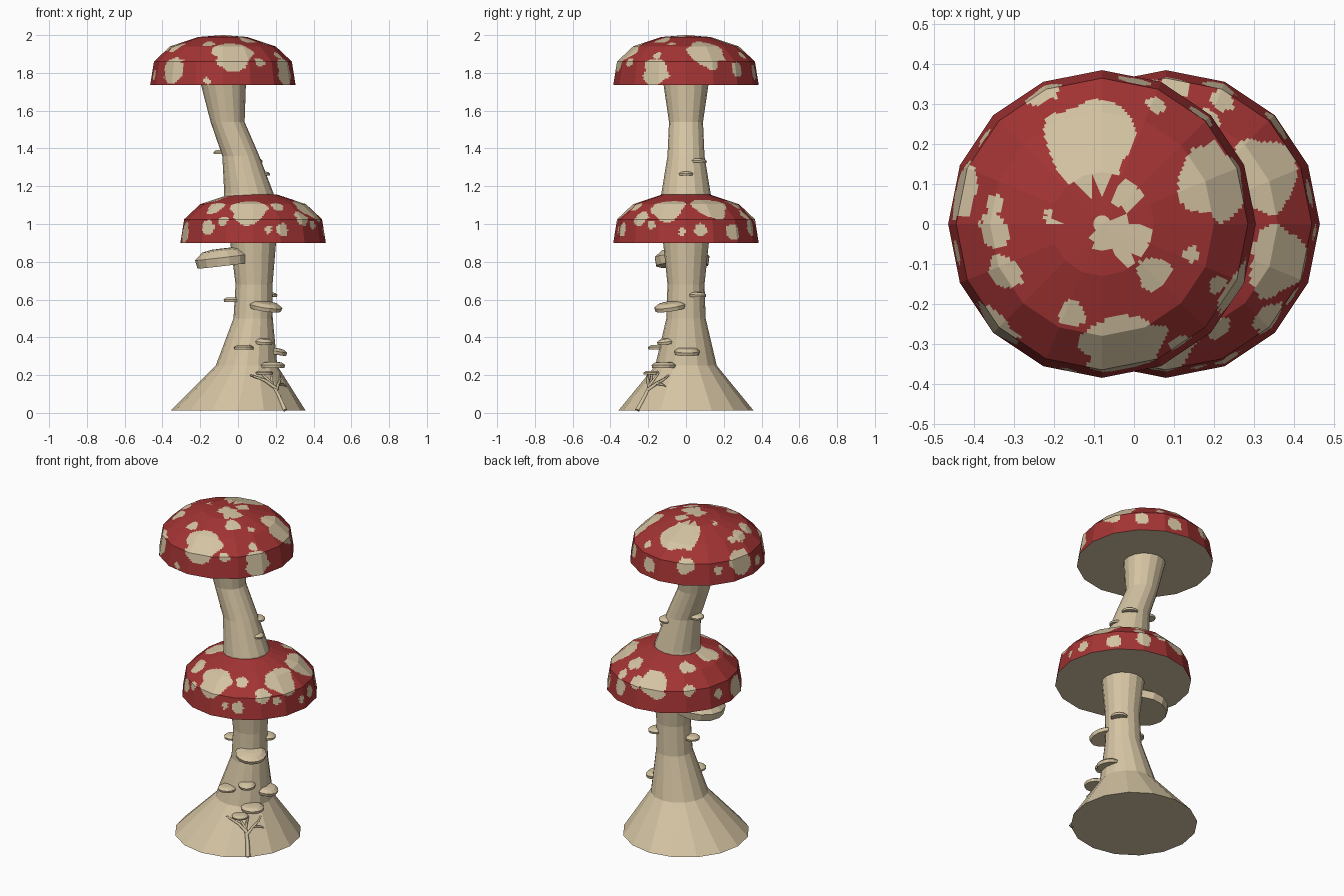
import bpy, bmesh, math
from mathutils import Vector, Matrix


def material(name, rgb):
    m = bpy.data.materials.new(name)
    m.diffuse_color = (*rgb, 1)
    return m


BEIGE = material("pale beige", (0.665, 0.552, 0.366))
RED = material("cap red", (0.37, 0.034, 0.034))


def lathe(name, rings, sides, mats, offset=0.0):
    """Stack of closed rings (centre x, z, radius) with flat ends."""
    bm = bmesh.new()
    loops = []
    for cx, z, r in rings:
        loops.append([bm.verts.new((cx + r * math.cos(2 * math.pi * i / sides + offset),
                                    r * math.sin(2 * math.pi * i / sides + offset), z))
                      for i in range(sides)])
    for a, b in zip(loops, loops[1:]):
        for i in range(sides):
            j = (i + 1) % sides
            bm.faces.new((a[i], a[j], b[j], b[i]))
    bm.faces.new(loops[0][::-1])
    bm.faces.new(loops[-1])
    me = bpy.data.meshes.new(name)
    bm.to_mesh(me)
    bm.free()
    for m in mats:
        me.materials.append(m)
    ob = bpy.data.objects.new(name, me)
    bpy.context.collection.objects.link(ob)
    return ob


# Stems: flared base below, leaning neck above
lathe("lower_stem", [(0, 0.012, 0.358), (0.045, 0.25, 0.163), (0.08, 0.5, 0.104),
                     (0.085, 0.68, 0.098), (0.08, 0.91, 0.122)], 16, [BEIGE])
lathe("upper_stem", [(0.06, 1.1, 0.14), (0.057, 1.165, 0.13), (0.015, 1.36, 0.098),
                     (-0.055, 1.54, 0.09), (-0.078, 1.745, 0.12)], 16, [BEIGE])

# Cap profile: radius, height
CAP = [(0.385, 0.0), (0.365, 0.125), (0.28, 0.205), (0.13, 0.255), (0.004, 0.265)]


def cap_height(r):
    for (r0, z0), (r1, z1) in zip(CAP, CAP[1:]):
        if r >= r1:
            return z0 + (z1 - z0) * (min(r, r0) - r0) / (r1 - r0)
    return CAP[-1][1]


def cap(name, cx, z0, spots):
    """Faceted cap, finely divided so that blotches can be coloured by distance."""
    ob = lathe(name, [(0, z, r) for r, z in CAP], 16, [RED, BEIGE])
    bm = bmesh.new()
    bm.from_mesh(ob.data)
    under = [f for f in bm.faces if f.calc_center_median().z < 0.001]
    for f in under:
        f.material_index = 1
    edges = [e for e in bm.edges if not (e.verts[0].co.xy.length < 0.01
                                         and e.verts[1].co.xy.length < 0.01)]
    bmesh.ops.subdivide_edges(bm, edges=edges, cuts=13, use_grid_fill=True)
    points = [(Vector((x, y, cap_height(math.hypot(x, y)))), s, i)
              for i, (x, y, s) in enumerate(spots)]
    for f in bm.faces:
        c = f.calc_center_median()
        if c.z < 0.001:
            f.material_index = 1
            continue
        for p, s, i in points:
            d = c - p
            a = math.atan2(d.y + d.z, d.x - d.z)
            if d.length < s * (1 + 0.1 * math.sin(3 * a + i) + 0.06 * math.sin(5 * a + 2 * i)):
                f.material_index = 1
                break
    bm.to_mesh(ob.data)
    bm.free()
    ob.location = (cx, 0, z0)


# Spots: x, y from the cap's middle, radius
cap("upper_cap", -0.08, 1.735, [
    (-0.035, 0.2, 0.115), (0.06, -0.035, 0.055), (0.015, -0.03, 0.045), (-0.275, -0.02, 0.045),
    (-0.36, 0.08, 0.075), (0.285, 0.11, 0.1), (0.055, -0.315, 0.105), (0.13, -0.125, 0.042),
    (-0.245, -0.125, 0.045), (-0.075, -0.225, 0.034), (0.06, 0.075, 0.034),
    (0.225, -0.075, 0.02), (-0.27, 0.05, 0.025), (-0.125, 0.02, 0.02), (0.29, -0.155, 0.025),
    (-0.15, 0.335, 0.05), (0.135, 0.3, 0.025), (-0.27, -0.255, 0.075), (0.335, -0.165, 0.075),
    (0.2, -0.305, 0.03), (-0.085, -0.372, 0.02), (0.08, 0.365, 0.045), (-0.3, 0.22, 0.025),
    (0.34, 0.14, 0.03), (0.25, 0.275, 0.04), (-0.37, -0.07, 0.03)])
cap("lower_cap", 0.08, 0.9, [
    (-0.02, -0.31, 0.095), (0.26, 0.125, 0.095), (0.285, -0.1, 0.09), (0.02, 0.345, 0.04),
    (0.14, 0.31, 0.032), (0.26, -0.24, 0.045), (-0.09, 0.325, 0.085), (0.09, 0.25, 0.045),
    (-0.19, -0.04, 0.07), (-0.27, 0.24, 0.035), (-0.365, -0.09, 0.065), (-0.365, 0.08, 0.03),
    (0.32, -0.185, 0.025), (-0.16, -0.33, 0.03), (-0.2, -0.22, 0.05), (0.155, -0.34, 0.035),
    (0.08, -0.365, 0.022), (0.365, 0.08, 0.035), (0.13, -0.26, 0.035), (0.14, 0.345, 0.045),
    (-0.24, -0.285, 0.04), (0.28, 0.25, 0.045), (-0.19, 0.15, 0.045), (0.375, -0.02, 0.02)])


# Shelf fungi: x, y, base z, radius, height, tilt down away from the stem
def shelf(name, x, y, z, r, h, tilt):
    ob = lathe(name, [(0, 0, r * 0.95), (0, h * 0.5, r), (0, h * 0.9, r * 0.72),
                      (0, h, r * 0.4)], 14, [BEIGE])
    out = Vector((x - 0.07, y, 0)).normalized()
    axis = Vector((0, 0, 1)).cross(out)
    ob.matrix_world = Matrix.Translation((x, y, z)) @ Matrix.Rotation(tilt, 4, axis)


for n, s in enumerate([
        (-0.075, -0.02, 0.78, 0.148, 0.09, 0.12), (0.145, -0.08, 0.548, 0.088, 0.04, 0.2),
        (-0.033, -0.015, 0.588, 0.043, 0.024, 0.0), (0.16, 0.06, 0.615, 0.048, 0.024, 0.05),
        (0.03, -0.15, 0.335, 0.053, 0.025, 0.0), (0.135, -0.105, 0.365, 0.048, 0.028, 0.15),
        (0.19, 0.005, 0.31, 0.068, 0.035, 0.15), (0.183, -0.118, 0.238, 0.066, 0.032, 0.0),
        (0.14, -0.18, 0.203, 0.047, 0.02, 0.0), (0.13, 0.0, 1.258, 0.04, 0.02, 0.05),
        (0.085, 0.065, 1.325, 0.046, 0.022, 0.05), (-0.09, 0.02, 1.37, 0.04, 0.022, 0.0)]):
    shelf("shelf_fungus_%d" % (n + 1), *s)


# Thin roots lying on the flared base: (angle in degrees, z) along each
def root(name, path, size):
    cu = bpy.data.curves.new(name, 'CURVE')
    cu.dimensions = '3D'
    cu.bevel_depth = size
    cu.bevel_resolution = 0
    cu.use_fill_caps = True
    sp = cu.splines.new('POLY')
    sp.points.add(len(path) - 1)
    for i, (deg, z) in enumerate(path):
        t = (z - 0.012) / 0.238
        r = 0.358 - 0.195 * t + 0.002
        a = math.radians(deg)
        sp.points[i].co = (0.045 * t + r * math.cos(a), r * math.sin(a), z, 1)
        sp.points[i].radius = 1 - 0.6 * i / (len(path) - 1)
    cu.materials.append(BEIGE)
    bpy.context.collection.objects.link(bpy.data.objects.new(name, cu))


root("root_main", [(-46, 0.014), (-47, 0.09), (-50, 0.15), (-47, 0.21)], 0.014)
root("root_left", [(-48, 0.13), (-60, 0.17), (-74, 0.19), (-82, 0.2)], 0.011)
root("root_right", [(-48, 0.12), (-40, 0.155), (-32, 0.175), (-26, 0.2)], 0.011)
root("root_upper", [(-50, 0.15), (-62, 0.2), (-66, 0.22)], 0.009)
root("root_lower", [(-40, 0.155), (-30, 0.15), (-25, 0.14)], 0.008)
